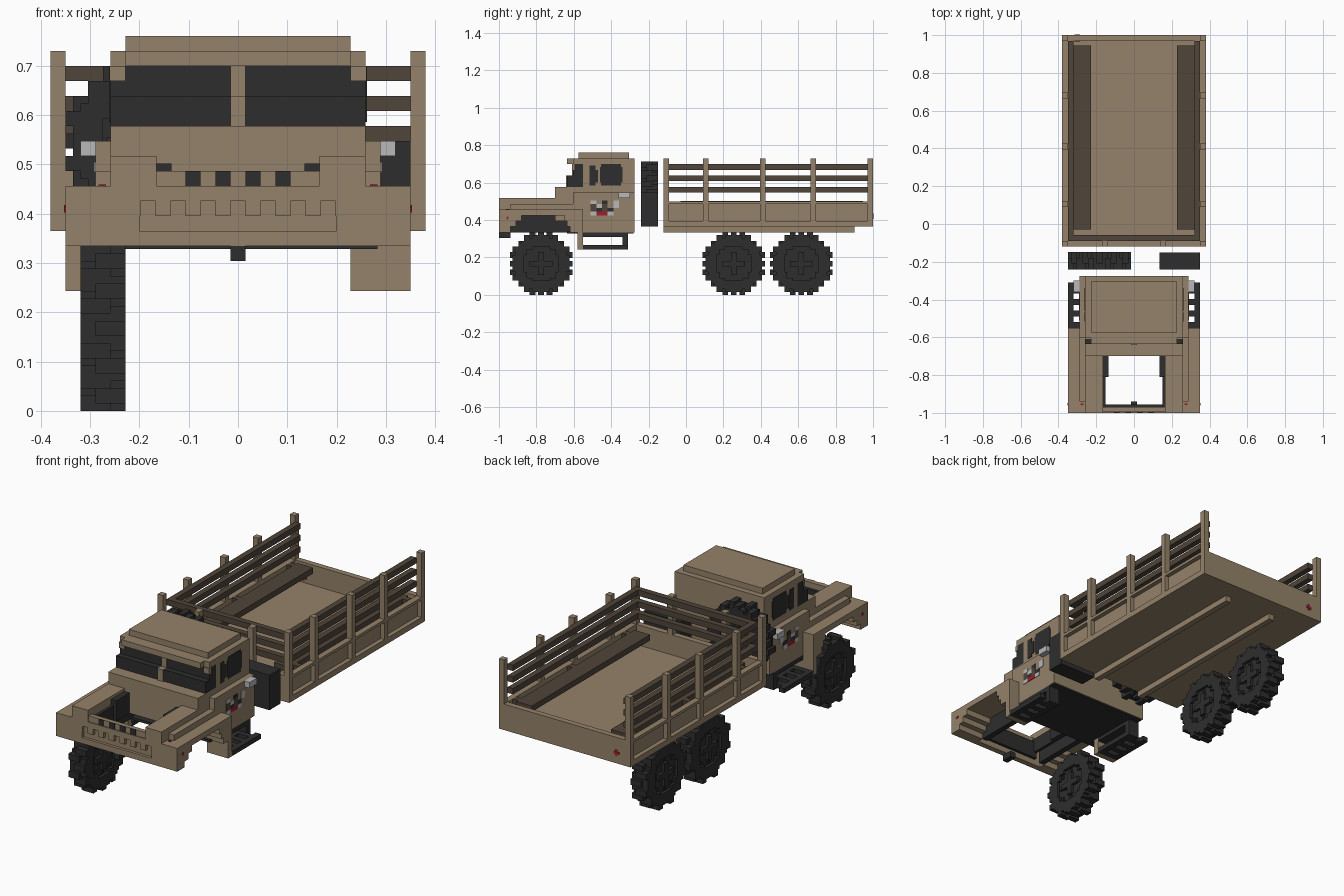
import bpy
import bmesh
import math
from mathutils import Vector

if "Cube" in bpy.data.objects:
    bpy.data.objects.remove(bpy.data.objects["Cube"])


def material(name, r, g, b):
    m = bpy.data.materials.new(name)
    m.use_nodes = True
    m.diffuse_color = (r, g, b, 1)
    m.node_tree.nodes["Principled BSDF"].inputs["Base Color"].default_value = (r, g, b, 1)
    return m


tan = material("tan paint", 0.3, 0.225, 0.145)
black = material("black rubber", 0.027, 0.027, 0.028)
brown = material("dark brown wood", 0.08, 0.06, 0.042)
grey = material("light grey metal", 0.48, 0.48, 0.48)
red = material("red lamp", 0.36, 0.012, 0.025)

# Block size, shared heights, half widths and lengthwise stations
block = 0.0304
half = block / 2
thin = block / 5
sill = block * 11
bed_base = sill + block
arch_mid = bed_base + block
arch_top = arch_mid + block
fender_top = arch_top + block
grille_top = fender_top + block
hood_top = grille_top + block
waist = hood_top + block
belt = waist + block
glass_step = belt + block * 2
eaves = glass_step + block * 2
roof_mid = eaves + block
roof_top = roof_mid + block
bed_wide = 0.38
body_wide = bed_wide - block
slat_wide = body_wide - block
cab_wide = slat_wide - block
hood_wide = cab_wide - block
roof_wide = hood_wide - block
bay_wide = 0.135
nose, tail = -1.0, 1.0
bed_front = -0.12
cab_back = -0.275
hood_back = -0.7
glass_front = -0.635
glass_upper = glass_front + block
door_front = -0.55
wheel_width = block * 3
radius = sill / 2


def across(width):
    return -width, width


def about(centre, reach):
    return centre - reach, centre + reach


def size(start, length):
    return start, start + length


def build(name, mat, parts, mirror=False):
    """One object made of boxes given as x, y and z ranges, optionally on both sides."""
    bm = bmesh.new()
    parts = list(parts)
    if mirror:
        parts += [((-x[1], -x[0]), y, z) for x, y, z in parts]
    for ranges in parts:
        cube = bmesh.ops.create_cube(bm, size=1)
        for v in cube["verts"]:
            v.co = Vector([span[1] if c > 0 else span[0] for c, span in zip(v.co, ranges)])
    mesh = bpy.data.meshes.new(name)
    bm.to_mesh(mesh)
    bm.free()
    mesh.materials.append(mat)
    bpy.context.collection.objects.link(bpy.data.objects.new(name, mesh))


def pair(name, mat, *parts):
    build(name, mat, parts, mirror=True)


def single(name, mat, *parts):
    build(name, mat, parts)


# Blocky wheel: stepped disc with dished rim, staggered tread lugs and hub cross
def wheel(name, centre, along_x=True):
    deep = wheel_width / 2
    parts = []

    def add(width, across_disc, height):
        flat = (width, across_disc) if along_x else (across_disc, width)
        ranges = (*flat, height)
        parts.append([(a + c, b + c) for (a, b), c in zip(ranges, centre)])

    def ring_points(count, rings):
        for i in range(count):
            turn = math.tau * i / count
            yield round(math.cos(turn) * rings) * half, round(math.sin(turn) * rings) * half

    for row in range(-10, 10):
        mid = row + 0.5
        reach = round(math.sqrt(100 - mid * mid)) * half
        hole = round(math.sqrt(max(0, 42 - mid * mid))) * half
        height = size(row * half, half)
        add(across(deep), (-reach, -hole), height)
        add(across(deep), (hole, reach), height)
        if hole:
            add(across(deep - half), across(hole), height)
    for i, (a, z) in enumerate(ring_points(24, 10)):
        lug = (-deep, half) if i % 2 else (-half, deep)
        add(lug, about(a, half), about(z, half))
    for a, z in ring_points(8, 5):
        add(across(deep - half / 2), about(a, half / 2), about(z, half / 2))
    add(across(deep), across(block * 2), across(half))
    add(across(deep), across(half), across(block * 2))
    single(name, black, *parts)


# Running wheels, spare wheel and storage box
for label, y in (("front", -0.775), ("middle", 0.255), ("rear", 0.617)):
    wheel(label + "_wheel", (-slat_wide + wheel_width / 2, y, radius))
behind_cab = (-0.24, -0.15)
wheel("spare_wheel", (radius - body_wide, sum(behind_cab) / 2, bed_base + radius + half), False)
single("storage_box", black, ((bay_wide, body_wide), behind_cab, (bed_base, waist)))

# Cargo bed: floor, walls, framed side panels and posts
bed_length = (bed_front, tail)
wall_top = 0.5
wall = (bed_base, wall_top)
panel_face = body_wide + half / 2
single("bed_floor", tan, (across(body_wide), bed_length, (bed_base, arch_mid)))
pair("bed_side_panel", tan, ((body_wide, panel_face), bed_length, wall))
pair("bed_side_rail", tan,
     ((body_wide, bed_wide), bed_length, (bed_base, arch_mid)),
     ((body_wide, bed_wide), bed_length, (wall_top - half, wall_top)))
pair("bed_post", tan, *[((body_wide, bed_wide), size(y, block), (bed_base, roof_mid))
                        for y in (bed_front, 0.09, 0.395, 0.665, tail - block)])
single("tailgate", tan, (across(panel_face), (tail - block, tail), wall))
single("bed_front_wall", tan, (across(panel_face), size(bed_front, block), wall))
pair("bed_front_post", tan, (about(0.155, half), size(bed_front, block), (bed_base, eaves)))
pair("bed_chassis_rail", tan, (about(0.14, half), (bed_front, 0.9), (sill, bed_base)))

# Wooden slats and benches
slats = [size(z, block) for z in (waist, waist + block * 2, eaves - block)]
slat_start = bed_front + block
pair("side_slat", brown,
     *[((slat_wide, body_wide), (slat_start, tail - block), z) for z in slats])
single("front_slat", brown, *[(across(body_wide), size(slat_start, block), z) for z in slats])
bench_height = size(grille_top - half, block)
pair("bench", brown, (size(slat_wide - wheel_width, wheel_width), (-block, 0.945), bench_height))
pair("bench_bracket", brown, *[((slat_wide, body_wide), size(y, block), bench_height)
                               for y in (0, 0.45, 0.9)])

# Cab body, cowl and stepped roof
single("cab_body", tan,
       (across(cab_wide), (glass_upper, cab_back), (sill, waist)),
       (across(hood_wide), (glass_front, cab_back), (waist - half, belt)))
single("cowl", tan, (across(hood_wide), (hood_back, glass_upper), (arch_mid, belt)))
single("cab_floor", black, (across(cab_wide - thin), (glass_front, cab_back - thin),
                            (sill - thin, sill + thin)))
single("cab_upper", tan, (across(hood_wide), (door_front, cab_back), (belt, eaves)))
single("roof", tan,
       (across(hood_wide), (glass_upper, cab_back), (eaves, roof_mid)),
       (across(roof_wide), (glass_front, glass_upper), (eaves, roof_mid)),
       (across(roof_wide), (glass_upper + block, cab_back - block), (roof_mid, roof_top)))

# Stepped windshield with centre pillar, and side windows with clipped corners
single("windshield", black,
       (across(hood_wide), (glass_front, door_front), (belt, glass_step)),
       (across(hood_wide), (glass_upper, door_front), (glass_step, eaves)))
single("windshield_pillar", tan,
       (across(half), size(glass_front - thin, block), (belt, glass_step)),
       (across(half), size(glass_upper - thin, block), (glass_step, eaves)))
pair("windshield_corner", tan, ((roof_wide, hood_wide + thin / 3),
                                size(glass_upper - thin, half), (eaves - block, eaves)))
pane = size(hood_wide - thin / 2, thin)
low, high = belt + half / 2, eaves
pair("side_window", black,
     (pane, about(-0.4, block * 2), (low + half, high - half)),
     (pane, about(-0.4, block * 2 - half / 2), (low, high)),
     (pane, size(-0.515, block), (low, high - half / 2)),
     (pane, size(-0.515, block + half), (low + half, high - block)))

# Door details: handles and scattered paint patches
pair("door_handle", grey, (size(cab_wide, block), size(-0.36, block * 2), (hood_top, waist)))
patches = {"upper_grey": (grey, "x...x", 3), "middle_grey": (grey, ".x..x", 2),
           "lower_grey": (grey, "x..x.", 0), "upper_black": (black, "..x.", 3),
           "middle_black": (black, ".x.x", 1), "lower_red": (red, ".xx.", 0),
           "upper_brown": (brown, "x.xx", 2), "middle_brown": (brown, "x.x.", 1)}
for label, (mat, pattern, row) in patches.items():
    if label == "upper_brown":
        pattern = "x.x."
    pair("door_patch_" + label, mat,
         *[(size(cab_wide - thin / 2, thin), size(-0.51 + i * block, block),
            size(arch_top + row * block * 0.65, block * 0.65))
           for i, mark in enumerate(pattern) if mark == "x"])

# Front fenders with stepped wheel arches
fender_wide = (0.2, body_wide)
fender = [(fender_wide, (nose, door_front), (arch_top, fender_top)),
          ((fender_wide[0], cab_wide), (nose + block * 2, door_front), (fender_top, grille_top))]
for i, z in enumerate((sill, bed_base, arch_mid)):
    fender.append((fender_wide, (nose, nose + block * (i + 2)), size(z, block)))
    fender.append((fender_wide, (-0.62 - half * i, door_front), size(z, block)))
pair("front_fender", tan, *fender)
pair("arch_liner", black, (size(fender_wide[0] - block, block), (nose + block * 2, -0.62),
                           (sill, arch_top)))

# Open engine bay, hood sides, grille and bumper
front_face = nose + block
bay_outer = bay_wide + block
bay_step = -0.81
pair("hood_side", tan, ((bay_outer, hood_wide), (nose, hood_back), (fender_top, hood_top)))
pair("bay_wall", black,
     ((bay_wide, bay_outer), (bay_step, hood_back), (arch_mid, hood_top - half)),
     ((bay_wide + half, bay_outer), (front_face, bay_step), (arch_mid, grille_top - half)))
single("radiator", black, (across(bay_outer), size(front_face, half), (bed_base, fender_top)))
single("bumper", tan,
       (across(body_wide), (nose, front_face), (sill, bed_base)),
       (across(body_wide), (nose + half, front_face), (bed_base, fender_top)),
       (across(body_wide), (nose, front_face), (arch_top, fender_top)))
single("grille", tan, (across(bay_outer), (nose + thin, front_face), (fender_top, grille_top)))
pair("grille_rib", tan, *[(size(half + block * 2 * i, block), (nose, front_face),
                           (arch_mid, arch_top)) for i in range(6)])
pair("grille_opening", black, *[(size(half + block * 2 * i, block),
                                 about(nose + thin, thin / 2), (fender_top, grille_top))
                                for i in range(2)])
single("front_hitch", black, (across(half), size(nose, block * 2), (sill - block, sill)))

# Side steps: tan mud plate with an open black frame
step_wide = (roof_wide, body_wide)
step_base = sill - block * 3
step_back = -0.31
rung = size(step_base, block * 0.8)
pair("step_plate", tan, (step_wide, (door_front - block, door_front), (step_base, bed_base)))
pair("step_frame", black,
     *[(step_wide, size(door_front + block * 2 * i, block), rung) for i in range(4)],
     *[(size(x, block), (door_front, step_back), rung) for x in (roof_wide, slat_wide)],
     ((roof_wide, cab_wide), (door_front, step_back), (sill - block * 0.8, sill)),
     ((roof_wide, cab_wide), (step_back - block, step_back), (step_base, sill)))

# Red marker lamps shaped as small crosses
lamp_y, lamp_z = nose + block * 1.5, arch_mid + half
for label, long, short in (("flat", half, thin), ("upright", thin, half)):
    pair("fender_lamp_" + label, red,
         (about(body_wide, thin / 2), about(lamp_y, long / 2), about(lamp_z, short / 2)),
         (about(0.275, long / 2), about(lamp_y, short / 2), about(fender_top, thin / 2)))
    single("tail_lamp_" + label, red,
           (about(-0.3, long), (tail - block - thin / 2, tail + thin / 2), about(0.42, short)))
